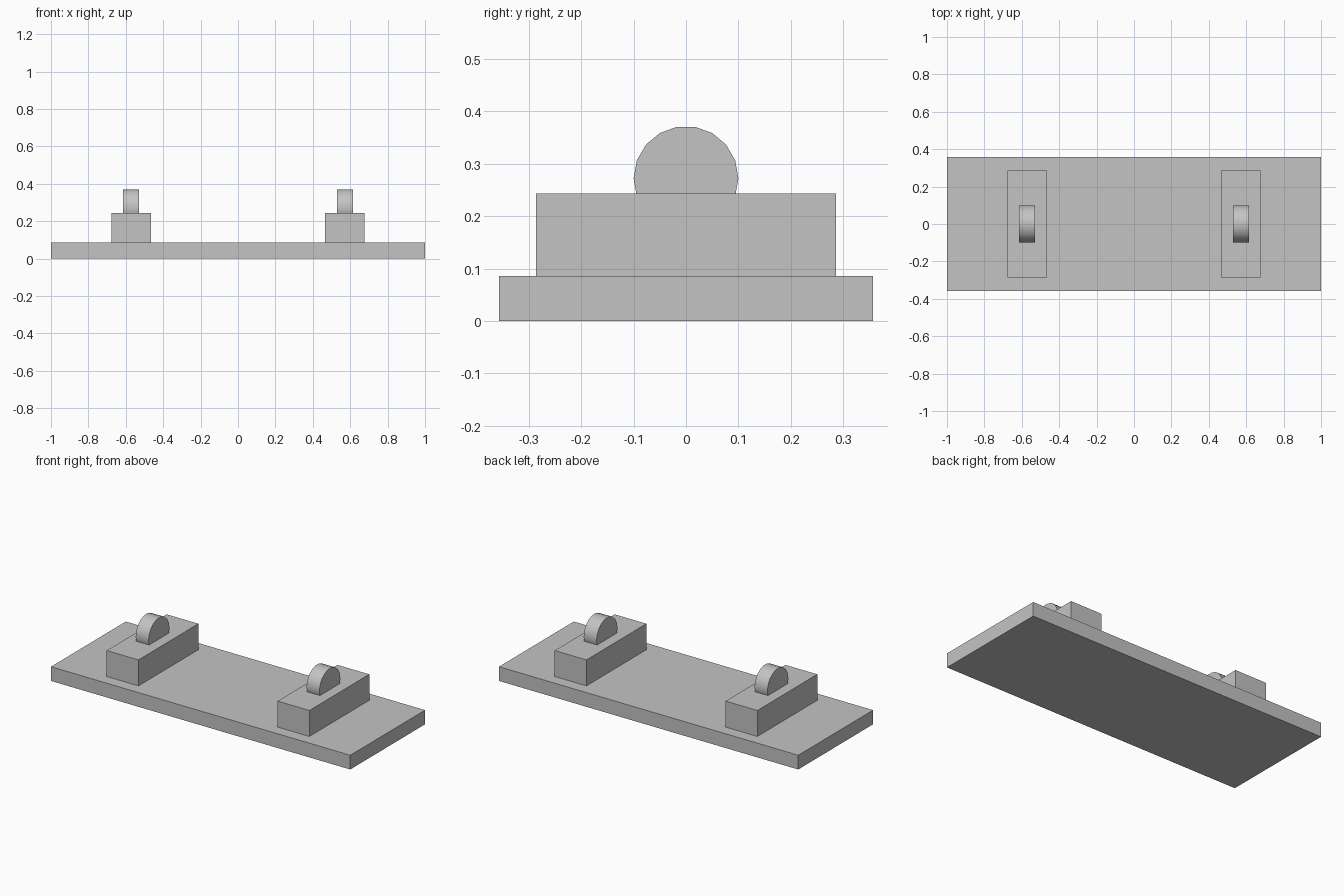
import bpy
import bmesh
from math import sin, cos, pi, radians

default = bpy.data.objects.get("Cube")
if default:
    bpy.data.objects.remove(default, do_unlink=True)

# Single plain grey material
grey = bpy.data.materials.new("plain grey")
grey.use_nodes = True
colour = (0.55, 0.55, 0.55, 1)
grey.diffuse_color = colour
grey.node_tree.nodes["Principled BSDF"].inputs["Base Color"].default_value = colour


def finish(bm, name, location):
    bmesh.ops.recalc_face_normals(bm, faces=bm.faces[:])
    mesh = bpy.data.meshes.new(name)
    bm.to_mesh(mesh)
    bm.free()
    mesh.materials.append(grey)
    obj = bpy.data.objects.new(name, mesh)
    obj.location = location
    bpy.context.collection.objects.link(obj)
    return obj


def box(name, x, width, depth, bottom, top):
    bm = bmesh.new()
    bmesh.ops.create_cube(bm, size=1)
    bmesh.ops.scale(bm, vec=(width, depth, top - bottom), verts=bm.verts[:])
    return finish(bm, name, (x, 0, (bottom + top) / 2))


def disc(name, x, radius, width, z, sides=18):
    # Round profile in the YZ plane, extruded along X
    bm = bmesh.new()
    angles = [2 * pi * i / sides for i in range(sides)]
    face = bm.faces.new([bm.verts.new((-width / 2, radius * cos(a), radius * sin(a)))
                         for a in angles])
    result = bmesh.ops.extrude_face_region(bm, geom=[face], use_keep_orig=True)
    verts = [v for v in result["geom"] if isinstance(v, bmesh.types.BMVert)]
    bmesh.ops.translate(bm, vec=(width, 0, 0), verts=verts)
    obj = finish(bm, name, (x, 0, z))
    bpy.ops.object.select_all(action="DESELECT")
    obj.select_set(True)
    bpy.context.view_layer.objects.active = obj
    bpy.ops.object.shade_smooth_by_angle(angle=radians(30))
    return obj


base_top, block_top = 0.086, 0.243

# Flat base slab
box("base_plate", 0, 2, 0.714, 0, base_top)

# A raised block with a half-sunk disc at each end
for side, sign in (("left", 1), ("right", -1)):
    x = sign * 0.571
    box(side + "_block", x, 0.212, 0.572, base_top, block_top)
    disc(side + "_disc", x, 0.1, 0.086, 0.272)
